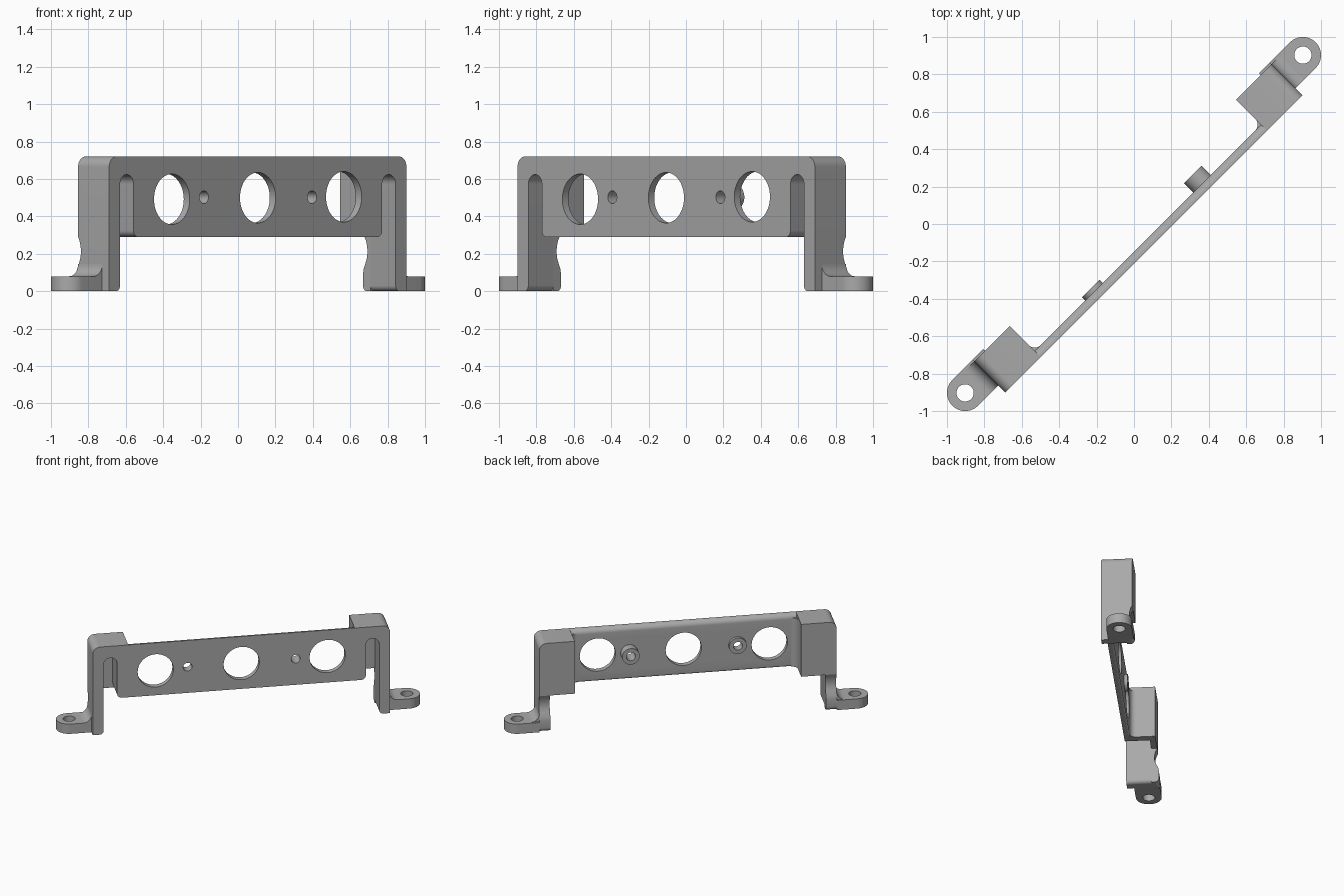
import bpy, bmesh
from math import pi, sin, cos, radians
from mathutils import Vector

if "Cube" in bpy.data.objects:
    bpy.data.objects.remove(bpy.data.objects["Cube"], do_unlink=True)

metal = bpy.data.materials.new("plain_grey")
metal.use_nodes = True
GREY = (0.4, 0.4, 0.4, 1)
metal.diffuse_color = GREY
metal.node_tree.nodes["Principled BSDF"].inputs["Base Color"].default_value = GREY

# Main dimensions: u runs along the bracket, v through it, z up
FRONT, PANEL_BACK, POCKET, BACK = -0.15, -0.105, 0.04, 0.085
INNER, SLOT_IN, SLOT_OUT, OUTER = 0.856, 0.94, 1.042, 1.124
BOTTOM, TOP = 0.29, 0.72
TAB_U, TAB_R, TAB_H = 1.277, 0.097, 0.08
parts = []


def arc(cx, cy, r, a0, a1, n=10):
    return [(cx + r * cos(radians(a0 + (a1 - a0) * i / n)),
             cy + r * sin(radians(a0 + (a1 - a0) * i / n))) for i in range(n + 1)]


def circle(cx, cy, r):
    return arc(cx, cy, r, 0, 360, 48)[:-1]


def prism(name, outline, axis, a, b, side=1):
    """Extrude an outline along u, v or z from a to b; side=-1 mirrors it."""
    place = {"u": lambda p, t: (t, p[0], p[1]),
             "v": lambda p, t: (p[0], t, p[1]),
             "z": lambda p, t: (p[0], p[1], t)}[axis]
    bm = bmesh.new()
    verts = [bm.verts.new(place(p, a)) for p in outline]
    face = bm.faces.new(verts)
    new = bmesh.ops.extrude_face_region(bm, geom=[face])["geom"]
    move = Vector(place((0, 0), b - a))
    bmesh.ops.translate(bm, vec=move, verts=[g for g in new if isinstance(g, bmesh.types.BMVert)])
    for v in bm.verts:
        v.co.x *= side
    bmesh.ops.recalc_face_normals(bm, faces=bm.faces)
    mesh = bpy.data.meshes.new(name)
    bm.to_mesh(mesh)
    bm.free()
    obj = bpy.data.objects.new(name, mesh)
    bpy.context.collection.objects.link(obj)
    mesh.materials.append(metal)
    parts.append(obj)
    return obj


def bore(obj, outline, axis):
    """Cut a hole right through a part."""
    cutter = prism("cutter", outline, axis, -0.5, 0.5)
    parts.remove(cutter)
    mod = obj.modifiers.new("hole", "BOOLEAN")
    mod.operation, mod.solver, mod.object = "DIFFERENCE", "EXACT", cutter
    bpy.context.view_layer.objects.active = obj
    bpy.ops.object.modifier_apply(modifier=mod.name)
    bpy.data.objects.remove(cutter, do_unlink=True)


# Long panel with rounded rear edges
r = 0.04
panel = prism("panel", [(FRONT, BOTTOM)]
              + arc(PANEL_BACK - 0.015, BOTTOM + 0.015, 0.015, -90, 0, 5)
              + arc(PANEL_BACK - r, TOP - r, r, 0, 90)
              + [(FRONT, TOP)], "u", -INNER, INNER)
for u, z in ((-0.65, 0.492), (0, 0.5), (0.65, 0.505)):
    bore(panel, circle(u, z, 0.135), "v")

# Screw bosses on the rear of the panel
for name, u, depth in (("right_boss", -0.407, -0.08), ("left_boss", 0.41, -0.035)):
    screw = circle(u, 0.503, 0.034)
    boss = prism(name, circle(u, 0.503, 0.066), "v", PANEL_BACK, depth)
    bore(boss, screw, "v")
    bore(panel, screw, "v")

# End brackets
mid, half = (SLOT_IN + SLOT_OUT) / 2, (SLOT_OUT - SLOT_IN) / 2
shoulder = arc(OUTER - 0.055, TOP - 0.055, 0.055, 0, 90) + [(INNER, TOP)]
for side, word in ((1, "left_"), (-1, "right_")):
    # Front frame with a slot that is open at the bottom
    prism(word + "frame", [(INNER, BOTTOM)]
          + arc(SLOT_IN - 0.035, BOTTOM + 0.035, 0.035, -90, 0, 6)
          + arc(mid, 0.573, half, 180, 0, 16)
          + arc(SLOT_OUT + 0.03, 0.03, 0.03, 180, 270, 6)
          + [(OUTER, 0)] + shoulder, "v", FRONT, POCKET, side)
    # Rear wall closing the slot
    prism(word + "rear_wall", [(INNER, BOTTOM), (OUTER, BOTTOM)] + shoulder,
          "v", POCKET, BACK, side)
    # Curved rear edge of the leg
    prism(word + "leg_edge", [(POCKET, 0)]
          + arc(TAB_R - 0.03, 0.03, 0.03, -90, 0, 6)
          + [(TAB_R, 0.09), (0.092, 0.12), (0.078, 0.15), (0.067, 0.18), (0.063, 0.21),
             (0.066, 0.24), (0.074, 0.27), (BACK, BOTTOM), (POCKET, BOTTOM)],
          "u", SLOT_OUT, OUTER, side)
    # Fillet between the panel and the bracket
    f = 0.045
    prism(word + "panel_fillet", [(INNER, PANEL_BACK)]
          + arc(INNER - f, PANEL_BACK + f, f, -90, 0), "z", BOTTOM, TOP - 0.03, side)
    # Mounting tab with its hole
    tab = prism(word + "tab", [(OUTER, -TAB_R)] + arc(TAB_U, 0, TAB_R, -90, 90, 28)
                + [(OUTER, TAB_R)], "z", 0, TAB_H, side)
    bore(tab, circle(side * TAB_U, 0, 0.046), "z")
    # Fillet between the tab and the leg
    f = 0.065
    prism(word + "tab_fillet", [(OUTER, TAB_H)]
          + arc(OUTER + f, TAB_H + f, f, 270, 180), "v", -TAB_R, 0.085, side)

# Turn everything to the diagonal and shade it
for obj in parts:
    obj.rotation_euler.z = pi / 4
    bpy.ops.object.select_all(action="DESELECT")
    obj.select_set(True)
    bpy.context.view_layer.objects.active = obj
    bpy.ops.object.shade_smooth_by_angle(angle=radians(35))
